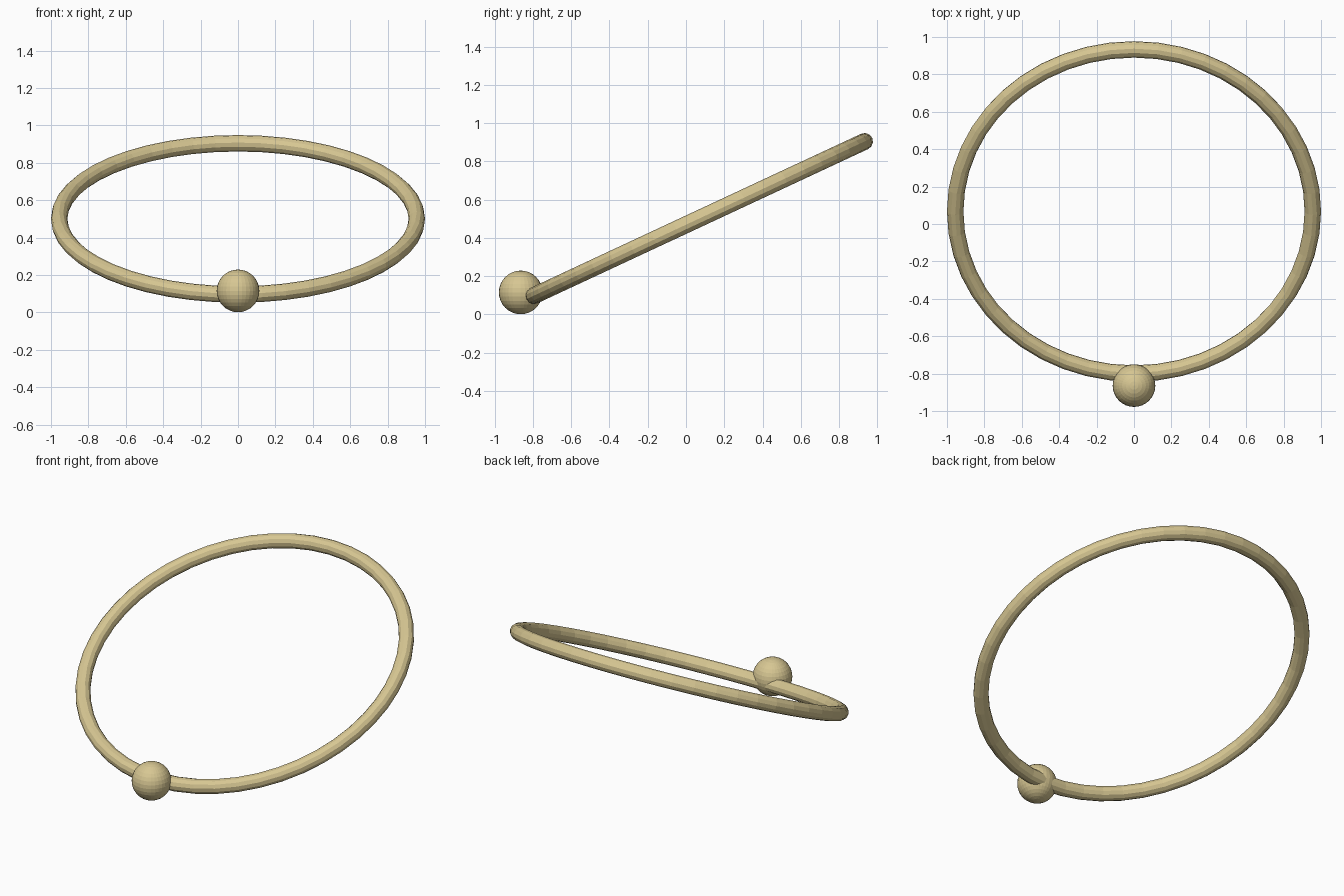
import bpy
from math import radians

if "Cube" in bpy.data.objects:
    bpy.data.objects.remove(bpy.data.objects["Cube"])

# tilted hoop, higher at the back
bpy.ops.mesh.primitive_torus_add(major_radius=0.956, minor_radius=0.044,
                                 major_segments=48, minor_segments=12,
                                 location=(0, 0.067, 0.5),
                                 rotation=(radians(25), 0, 0))
hoop = bpy.context.object
hoop.name = "hoop"

# bead at the low front of the hoop
bpy.ops.mesh.primitive_uv_sphere_add(segments=32, ring_count=16, radius=0.114,
                                     location=(0, -0.864, 0.115))
bead = bpy.context.object
bead.name = "bead"

# pale gold finish
gold = bpy.data.materials.new("pale_gold")
gold.diffuse_color = (0.68, 0.57, 0.29, 1)
gold.use_nodes = True
gold.node_tree.nodes["Principled BSDF"].inputs["Base Color"].default_value = gold.diffuse_color
for part in (hoop, bead):
    part.data.materials.append(gold)
